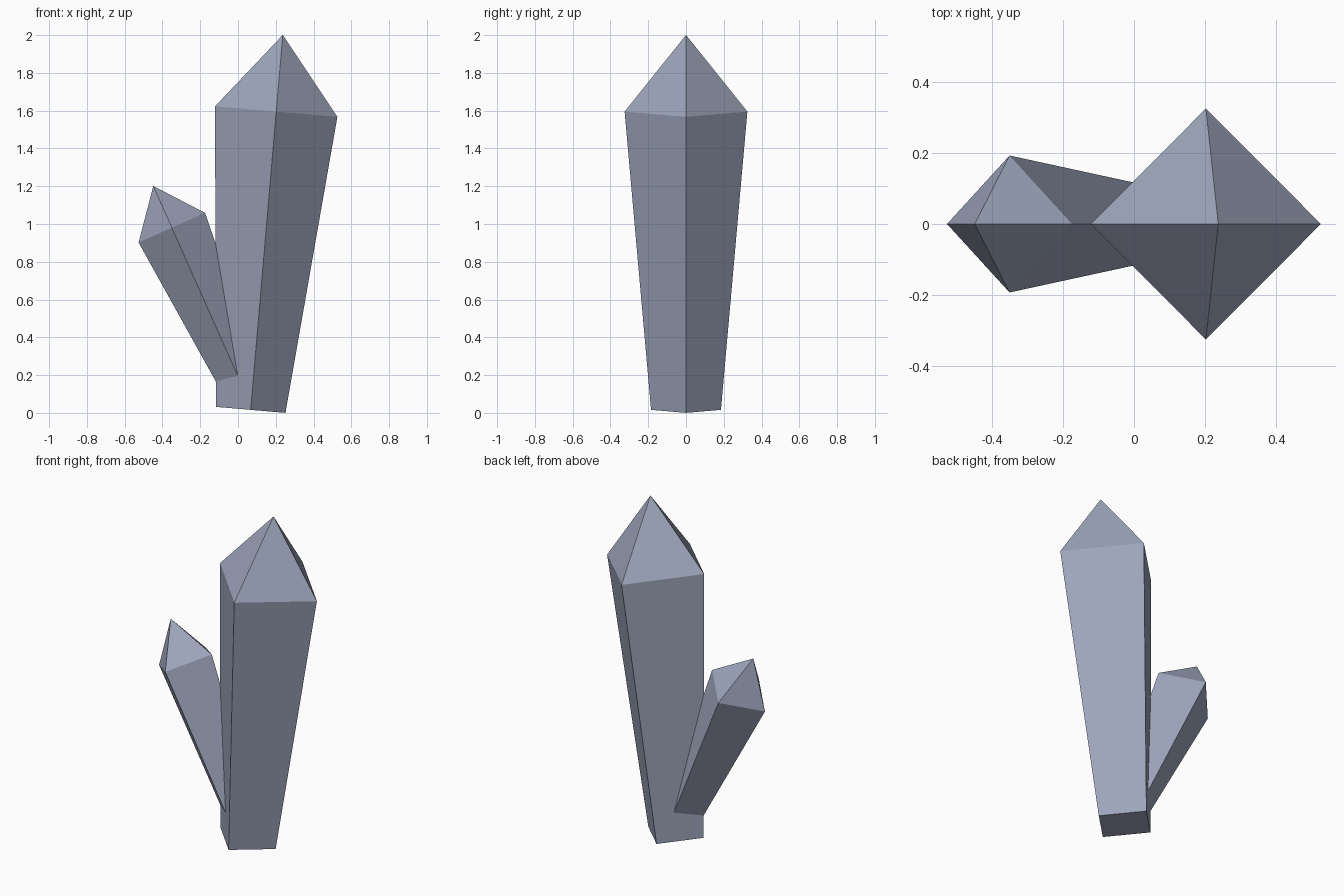
import bpy, bmesh
from math import radians, sin, cos, pi
from mathutils import Matrix

if "Cube" in bpy.data.objects:
    bpy.data.objects.remove(bpy.data.objects["Cube"])

SIDES = 4
BASE_R, SHOULDER_R = 0.185, 0.325
SHAFT, TIP = 1.585, 0.407

# Blue-grey stone
stone = bpy.data.materials.new("blue_grey_stone")
stone.diffuse_color = (0.34, 0.38, 0.50, 1)
stone.use_nodes = True
stone.node_tree.nodes["Principled BSDF"].inputs["Base Color"].default_value = stone.diffuse_color


def crystal(name, base, lean, scale):
    """Tapered four-sided shaft with a pyramid tip, leaning sideways about y."""
    bm = bmesh.new()
    rings = [[bm.verts.new((r * cos(2 * pi * i / SIDES), r * sin(2 * pi * i / SIDES), z))
              for i in range(SIDES)]
             for r, z in ((BASE_R, 0), (SHOULDER_R, SHAFT))]
    apex = bm.verts.new((0, 0, SHAFT + TIP))
    low, high = rings
    bm.faces.new(low[::-1])
    for i in range(SIDES):
        j = (i + 1) % SIDES
        bm.faces.new((low[i], low[j], high[j], high[i]))
        bm.faces.new((high[i], high[j], apex))
    bm.transform(Matrix.Translation(base)
                 @ Matrix.Rotation(radians(lean), 4, 'Y')
                 @ Matrix.Scale(scale, 4))
    mesh = bpy.data.meshes.new(name)
    bm.to_mesh(mesh)
    bm.free()
    mesh.materials.append(stone)
    obj = bpy.data.objects.new(name, mesh)
    bpy.context.collection.objects.link(obj)
    return obj


# Tall main crystal, leaning slightly right
crystal("main_crystal", (0.067, 0, 0.016), 4.9, 1.0)
# Small side crystal, leaning left out of the main shaft
crystal("side_crystal", (0.032, 0, 0.122), -24.0, 0.593)
